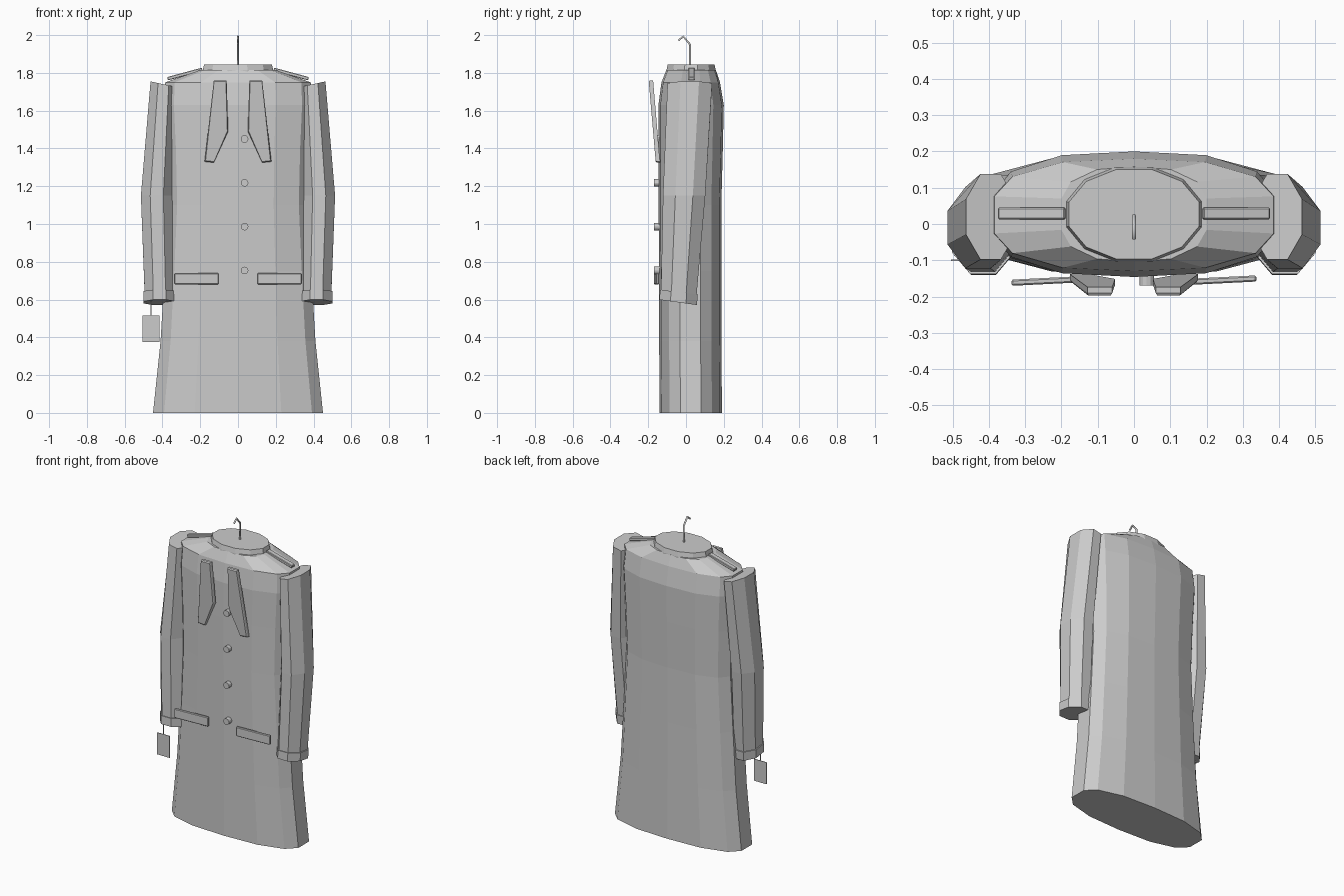
import bpy, bmesh, math
from mathutils import Matrix, Vector

cube = bpy.data.objects.get("Cube")
if cube:
    bpy.data.objects.remove(cube, do_unlink=True)

GREY = (0.6, 0.6, 0.6, 1.0)
cloth = bpy.data.materials.new("light grey cloth")
cloth.use_nodes = True
cloth.diffuse_color = GREY
cloth.node_tree.nodes["Principled BSDF"].inputs["Base Color"].default_value = GREY


def finish(name, bm):
    """Turn a bmesh into a flat shaded object."""
    bmesh.ops.recalc_face_normals(bm, faces=bm.faces[:])
    mesh = bpy.data.meshes.new(name)
    bm.to_mesh(mesh)
    bm.free()
    mesh.materials.append(cloth)
    obj = bpy.data.objects.new(name, mesh)
    bpy.context.collection.objects.link(obj)
    return obj


def loft(name, rings):
    """Skin closed rings of equal length and cap both ends."""
    bm = bmesh.new()
    loops = [[bm.verts.new(p) for p in ring] for ring in rings]
    for low, high in zip(loops, loops[1:]):
        for i in range(len(low)):
            j = (i + 1) % len(low)
            bm.faces.new((low[i], low[j], high[j], high[i]))
    bm.faces.new(loops[0])
    bm.faces.new(loops[-1])
    return finish(name, bm)


def ngon(count):
    """Unit polygon with flat sides facing the axes."""
    step = 2 * math.pi / count
    return [(math.cos((i + 0.5) * step), math.sin((i + 0.5) * step)) for i in range(count)]


def box(name, centre, size, rotation=Matrix.Identity(4), bevel=0.0):
    bm = bmesh.new()
    bmesh.ops.create_cube(bm, size=1.0)
    bmesh.ops.scale(bm, vec=size, verts=bm.verts[:])
    if bevel:
        bmesh.ops.bevel(bm, geom=bm.edges[:], offset=bevel, segments=1, affect="EDGES")
    bmesh.ops.transform(bm, matrix=Matrix.Translation(centre) @ rotation, verts=bm.verts[:])
    return finish(name, bm)


# Coat body: flattened oval section, flared hem, slight waist, sloped shoulders
quarter = [(1, 0.33), (0.87, 0.68), (0.51, 0.94), (0, 1)]
half = [(x, -y) for x, y in reversed(quarter)] + quarter
section = half + [(-x, y) for x, y in reversed(half) if x > 0]
body_levels = [  # height, half width, front y, back y
    (0, 0.45, -0.14, 0.19), (0.38, 0.41, -0.142, 0.188), (0.75, 0.388, -0.143, 0.187),
    (1.1, 0.37, -0.145, 0.187), (1.4, 0.378, -0.146, 0.195), (1.63, 0.39, -0.146, 0.2),
    (1.75, 0.385, -0.13, 0.18), (1.815, 0.2, -0.104, 0.158)]
loft("coat_body", [[(x * w, (f + b) / 2 + y * (b - f) / 2, z) for x, y in section]
                   for z, w, f, b in body_levels])

# Standing collar
collar_levels = [(1.78, 0.193, 0.135), (1.815, 0.193, 0.135), (1.845, 0.186, 0.128)]
loft("collar", [[(x * rx, 0.027 + y * ry, z) for x, y in ngon(12)]
                for z, rx, ry in collar_levels])


def sleeve_ring(side, z, cx, cy, hx, hy, tilt_x, tilt_y):
    k = 1 / math.cos(math.pi / 8)
    return [(side * (cx + x * k * hx), cy + y * k * hy, z + x * k * tilt_x + y * k * tilt_y)
            for x, y in ngon(8)]


for side, label in ((1, "left"), (-1, "right")):
    # Sleeve, bent slightly at the elbow
    loft(label + "_sleeve", [sleeve_ring(side, *level) for level in (
        (0.60, 0.415, -0.04, 0.078, 0.093, 0, -0.012),
        (1.15, 0.43, -0.01, 0.084, 0.112, 0, 0),
        (1.74, 0.395, 0.02, 0.068, 0.118, 0.015, 0))])

    # Cuff
    loft(label + "_cuff", [sleeve_ring(side, *level) for level in (
        (0.585, 0.415, -0.041, 0.084, 0.099, 0, -0.014),
        (0.64, 0.416, -0.038, 0.085, 0.1, 0, -0.012))])

    # Pointed lapel, standing away from the chest at the top
    outline = [(0.128, 1.76), (0.06, 1.76), (0.052, 1.49), (0.128, 1.325), (0.177, 1.33)]
    loft(label + "_lapel", [[(side * (0.11 + (x - 0.11) * s),
                              -0.15 - 0.036 * (z - 1.33) / 0.43 - depth,
                              1.55 + (z - 1.55) * (1 + (s - 1) * 0.3)) for x, z in outline]
                            for depth, s in ((-0.012, 1), (0.004, 1), (0.011, 0.92))])

    # Shoulder strap
    slope = Matrix.Rotation(side * math.atan2(0.05, 0.185), 4, "Y")
    box(label + "_shoulder_strap", Vector((side * 0.281, 0.029, 1.794)),
        (0.19, 0.032, 0.018), slope, 0.003)

    # Pocket flap
    box(label + "_pocket_flap", Vector((side * 0.22, -0.156, 0.71)), (0.235, 0.017, 0.06),
        Matrix.Rotation(0.05, 4, "Z"), 0.004)

# Row of buttons
for i in range(4):
    bm = bmesh.new()
    bmesh.ops.create_cone(bm, cap_ends=True, segments=12, radius1=0.02, radius2=0.02, depth=0.03,
                          matrix=Matrix.Translation((0.035, -0.155, 1.45 - i * 0.232))
                          @ Matrix.Rotation(math.pi / 2, 4, "X"))
    finish(f"button_{i + 1}", bm)

# Price tag hanging from the right cuff
box("tag", Vector((-0.46, -0.1, 0.445)), (0.09, 0.004, 0.14))
box("tag_string", Vector((-0.46, -0.1, 0.56)), (0.005, 0.004, 0.1))

# Hanger hook
curve = bpy.data.curves.new("hanger_hook", "CURVE")
curve.dimensions = "3D"
curve.bevel_depth = 0.006
curve.bevel_resolution = 1
curve.use_fill_caps = True
path = [(0.022, 1.83), (0.022, 1.95), (-0.014, 1.993), (-0.04, 1.972)]
spline = curve.splines.new("POLY")
spline.points.add(len(path) - 1)
for point, (y, z) in zip(spline.points, path):
    point.co = (0, y, z, 1)
curve.materials.append(cloth)
bpy.context.collection.objects.link(bpy.data.objects.new("hanger_hook", curve))
